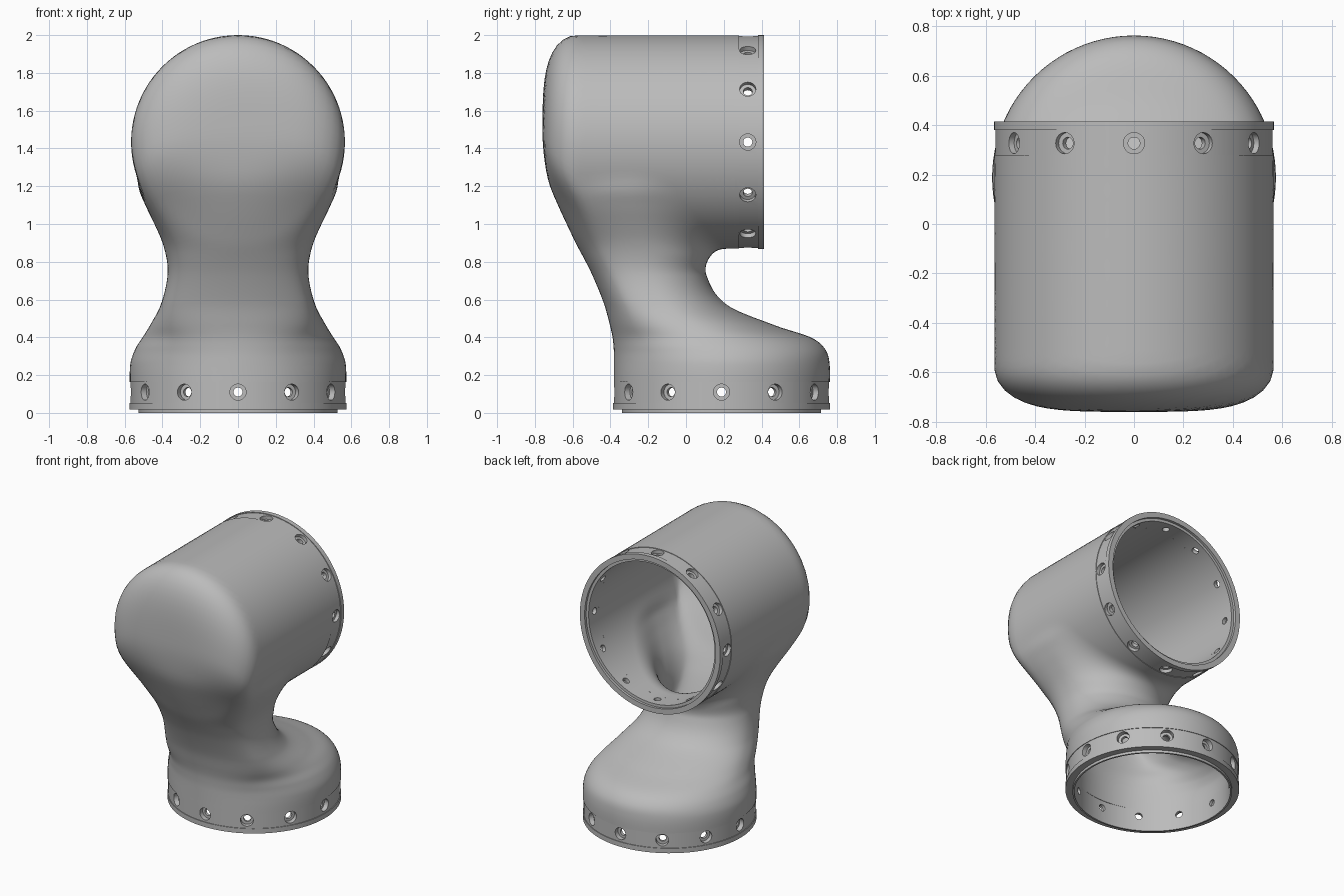
import bpy, bmesh, math
from mathutils import Matrix, Vector

cube = bpy.data.objects.get("Cube")
if cube:
    bpy.data.objects.remove(cube, do_unlink=True)

grey = bpy.data.materials.new("light grey")
grey.use_nodes = True
tone = (0.5, 0.5, 0.5, 1)
grey.diffuse_color = tone
grey.node_tree.nodes["Principled BSDF"].inputs["Base Color"].default_value = tone

RADIUS, AXIS_Z, BASE_Y, WALL = 0.565, 1.434, 0.19, 0.057

# Neck outline: height, front y, back y, half width
NECK = [(0.10, -0.385, 0.76, 0.573), (0.26, -0.385, 0.76, 0.57), (0.34, -0.386, 0.735, 0.543),
        (0.40, -0.39, 0.66, 0.505), (0.46, -0.402, 0.48, 0.468), (0.57, -0.435, 0.22, 0.41),
        (0.73, -0.50, 0.108, 0.373), (0.85, -0.56, 0.118, 0.385), (1.0, -0.632, 0.11, 0.435),
        (1.1, -0.678, 0.1, 0.465), (1.2, -0.72, 0.08, 0.475), (1.35, -0.766, 0.06, 0.33),
        (1.5, -0.82, 0.0, 0.08)]


def slope(i, c):
    a, b = NECK[max(i - 1, 0)], NECK[min(i + 1, len(NECK) - 1)]
    return (b[c] - a[c]) / (b[0] - a[0])


def outline(z):
    """Smoothly interpolated neck outline at a height."""
    z = min(max(z, NECK[0][0]), NECK[-1][0])
    i = 0
    while i < len(NECK) - 2 and z > NECK[i + 1][0]:
        i += 1
    a, b = NECK[i], NECK[i + 1]
    h = b[0] - a[0]
    t = (z - a[0]) / h
    e = t * t * (3 - 2 * t)
    p, q = h * t * (1 - t) ** 2, h * t * t * (t - 1)
    return [a[c] + (b[c] - a[c]) * e + slope(i, c) * p + slope(i + 1, c) * q for c in (1, 2, 3)]


def smooth_min(a, b, k):
    h = max(k - abs(a - b), 0) / k
    return min(a, b) - h * h * k / 4


def ramp(value, start, end):
    """Eased 0 to 1 between start and end."""
    t = min(max((value - start) / (end - start), 0), 1)
    return t * t * (3 - 2 * t)


def field(x, y, z):
    """Negative inside the housing: round-nosed barrel blended into the neck."""
    rho = math.hypot(x, z - AXIS_Z)
    u = max(-0.58 - y, 0) / 0.18
    barrel = (((rho / RADIUS) ** 4 + u * u) ** 0.25 - 1) * RADIUS if u else rho - RADIUS
    if z >= NECK[-1][0]:
        return barrel
    front, back, width = outline(z)
    # Curved face that trims the front of both barrel and neck
    shift = 0.03 * ramp(z, 0.3, 0.6)
    cut = front - 0.03 + shift + 0.55 * ramp(z, 1.5, 0.95) * x * x - y
    # The neck is squarer in front and withdraws inside the barrel at the top
    front += 0.25 * ramp(z, 1.1, 1.45) - shift
    half = (back - front) / 2
    offset = y - (front + back) / 2
    n = 2 + 0.5 * ramp(z, 0.25, 0.6) if offset < 0 else 2
    neck = ((abs(x) / width) ** n + (abs(offset) / half) ** n) ** (1 / n) - 1
    body = smooth_min(barrel, neck * min(width, half), 0.1)
    return -smooth_min(-body, -cut, 0.06)


def section(origin, direction, count):
    """Ring of points where the plane through origin meets the surface."""
    steps = [i * 0.01 for i in range(190)]
    inside = [s for s in steps if field(0, *(origin + direction * s)) < 0]
    mid = (inside[0] + inside[-1]) / 2
    ring = []
    for i in range(count):
        a = math.tau * i / count
        ca, sa = math.cos(a), math.sin(a)

        def at(r):
            yz = origin + direction * (mid + r * ca)
            return (r * sa, yz.x, yz.y)
        r = 0.1
        while field(*at(r)) < 0 and r < 1.3:
            r += 0.05
        lo, hi = r - 0.05, r
        for _ in range(9):
            m = (lo + hi) / 2
            lo, hi = (m, hi) if field(*at(m)) < 0 else (lo, m)
        ring.append(at(lo))
    return ring


def finish(name, bm):
    mesh = bpy.data.meshes.new(name)
    bm.to_mesh(mesh)
    bm.free()
    mesh.materials.append(grey)
    ob = bpy.data.objects.new(name, mesh)
    bpy.context.collection.objects.link(ob)
    return ob


def apply_and_shade(ob, modifier, angle):
    bpy.ops.object.select_all(action="DESELECT")
    ob.select_set(True)
    bpy.context.view_layer.objects.active = ob
    bpy.ops.object.modifier_apply(modifier=modifier.name)
    bpy.ops.object.shade_smooth_by_angle(angle=math.radians(angle))


def bridge(bm, rings, closed=False):
    """Skin a list of vertex rings with quads."""
    n = len(rings[0])
    pairs = list(zip(rings, rings[1:] + rings[:1])) if closed else list(zip(rings, rings[1:]))
    for a, b in pairs:
        for i in range(n):
            j = (i + 1) % n
            bm.faces.new((a[i], a[j], b[j], b[i]))


def lathe(bm, profile, count, matrix, closed):
    rings = [[bm.verts.new(matrix @ Vector((r * math.cos(math.tau * i / count),
                                            r * math.sin(math.tau * i / count), h)))
              for i in range(count)] for r, h in profile]
    bridge(bm, rings, closed)
    if not closed:
        bm.faces.new(rings[0])
        bm.faces.new(rings[-1])
    bmesh.ops.recalc_face_normals(bm, faces=bm.faces)


# Housing: level slices up the base, then slices fanning round the inner bend
LEVELS, FAN, SIDES = 40, 60, 88
pivot = Vector((0.28, 0.62))
bm = bmesh.new()
rings = []
for i in range(LEVELS):
    z = 0.163 + (pivot.y - 0.163) * i / LEVELS
    rings.append(section(Vector((0.9, z)), Vector((-1, 0)), SIDES))
for i in range(FAN + 1):
    a = math.pi / 2 * i / FAN
    rings.append(section(pivot, Vector((-math.cos(a), math.sin(a))), SIDES))
bridge(bm, [[bm.verts.new(p) for p in ring] for ring in rings])
bmesh.ops.recalc_face_normals(bm, faces=bm.faces)
# Make sure normals face outward so the wall grows inward
bm.faces.ensure_lookup_table()
first = bm.faces[0]
if first.normal.dot(first.calc_center_median() - Vector((0, BASE_Y, 0.16))) < 0:
    bmesh.ops.reverse_faces(bm, faces=bm.faces)
housing = finish("housing", bm)
wall = housing.modifiers.new("wall", "SOLIDIFY")
wall.thickness, wall.offset = WALL, -1
apply_and_shade(housing, wall, 50)


def collar(name, matrix, profile, hole_height):
    """Bolt collar with a ring of counterbored holes."""
    bm = bmesh.new()
    lathe(bm, profile, 96, matrix, True)
    ring = finish(name, bm)
    bm = bmesh.new()
    bore = [(0.024, 0.45), (0.024, 0.535), (0.043, 0.535), (0.043, 0.62)]
    for i in range(12):
        turn = (Matrix.Rotation(math.tau * i / 12, 4, "Z") @ Matrix.Translation((0, 0, hole_height))
                @ Matrix.Rotation(math.pi / 2, 4, "Y"))
        lathe(bm, bore, 20, matrix @ turn, False)
    cutter = finish(name + "_cutter", bm)
    cutter.hide_render = True
    holes = ring.modifiers.new("holes", "BOOLEAN")
    holes.object, holes.operation, holes.solver = cutter, "DIFFERENCE", "EXACT"
    apply_and_shade(ring, holes, 35)
    bpy.data.objects.remove(cutter, do_unlink=True)


# Base collar with a locating lip underneath
inner = 0.572 - WALL
collar("base_collar", Matrix.Translation((0, BASE_Y - 0.002, 0)),
       [(inner, 0), (0.527, 0), (0.527, 0.018), (0.574, 0.018), (0.574, 0.053),
        (0.569, 0.053), (0.569, 0.165), (inner, 0.165)], 0.11)

# Rear collar with a recessed step in the rim
inner = RADIUS - WALL
collar("rear_collar", Matrix.Translation((0, 0.414, AXIS_Z)) @ Matrix.Rotation(math.pi / 2, 4, "X"),
       [(inner, 0.018), (0.528, 0.018), (0.528, 0), (0.566, 0), (0.566, 0.034),
        (0.561, 0.034), (0.561, 0.136), (inner, 0.136)], 0.087)
